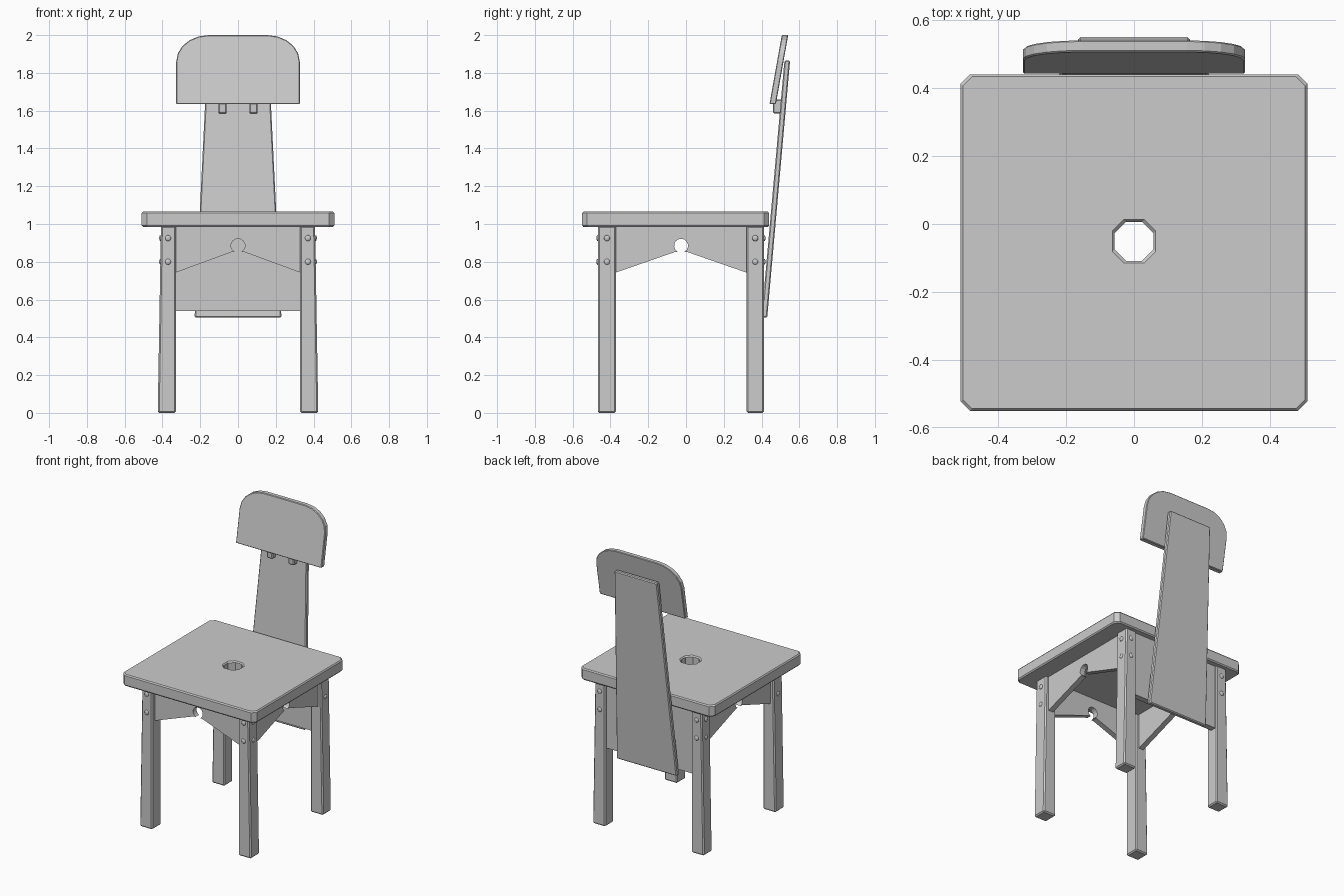
import bpy, bmesh
from math import sin, cos, pi, radians
from mathutils import Matrix

cube = bpy.data.objects.get("Cube")
if cube:
    bpy.data.objects.remove(cube, do_unlink=True)

grey = bpy.data.materials.new("plain grey")
grey.use_nodes = True
GREY = (0.6, 0.6, 0.6, 1)
grey.diffuse_color = GREY
grey.node_tree.nodes["Principled BSDF"].inputs["Base Color"].default_value = GREY


def finish(name, bm, bevel=0):
    bmesh.ops.recalc_face_normals(bm, faces=bm.faces)
    mesh = bpy.data.meshes.new(name)
    bm.to_mesh(mesh)
    bm.free()
    mesh.materials.append(grey)
    ob = bpy.data.objects.new(name, mesh)
    bpy.context.collection.objects.link(ob)
    if bevel:
        mod = ob.modifiers.new("edge", "BEVEL")
        mod.width, mod.segments = bevel, 1
        mod.limit_method, mod.angle_limit = "ANGLE", radians(60)
    return ob


def board(name, profile, front, back, lean=0, bevel=0, sideways=False):
    """Upright board from an (across, height) outline; lean shifts it back with height."""
    bm = bmesh.new()
    low = min(z for _, z in profile)
    sides = []
    for depth in (front, back):
        pts = [(x, depth + lean * (z - low), z) for x, z in profile]
        if sideways:
            pts = [(y, x, z) for x, y, z in pts]
        sides.append([bm.verts.new(p) for p in pts])
    a, b = sides
    bm.faces.new(a)
    bm.faces.new(b)
    n = len(a)
    for i in range(n):
        j = (i + 1) % n
        bm.faces.new((a[i], a[j], b[j], b[i]))
    return finish(name, bm, bevel)


def mirrored(half):
    return half + [(-x, z) for x, z in reversed(half)]


# Seat: square ring with clipped corners around an octagonal hole
SEAT_Y = -0.055
bm = bmesh.new()
rings = []
for z in (0.985, 1.065):
    outer, inner = [], []
    for k in range(8):
        c, s = cos(pi / 8 + k * pi / 4), sin(pi / 8 + k * pi / 4)
        ox = 0.51 if abs(c) > abs(s) else 0.483
        oy = 0.495 if abs(s) > abs(c) else 0.468
        outer.append(bm.verts.new((ox if c > 0 else -ox, SEAT_Y + (oy if s > 0 else -oy), z)))
        inner.append(bm.verts.new((0.062 * c, 0.062 * s - 0.051, z)))
    rings += [outer, inner]
bo, bi, to, ti = rings
for p, q in ((bo, bi), (to, ti), (bo, to), (bi, ti)):
    for i in range(8):
        j = (i + 1) % 8
        bm.faces.new((p[i], p[j], q[j], q[i]))
finish("seat", bm, 0.008)

# Legs, with the outer faces splaying slightly, and their round-headed bolts
for side, sx in (("left", 1), ("right", -1)):
    for end, y0, y1, face in (("front", -0.467, -0.37, -1), ("back", 0.32, 0.413, 1)):
        profile = [(sx * 0.328, 0), (sx * 0.425, 0), (sx * 0.408, 0.99), (sx * 0.328, 0.99)]
        board(f"{end}_{side}_leg", profile, y0, y1, bevel=0.008)
        mid = (y0 + y1) / 2
        bm = bmesh.new()
        for z in (0.925, 0.8):
            spots = [((sx * 0.41, mid, z), (0.5, 1, 1)),
                     ((sx * 0.37, y0 if face < 0 else y1, z), (1, 0.5, 1))]
            for pos, squash in spots:
                m = Matrix.Translation(pos) @ Matrix.Diagonal((*squash, 1))
                bmesh.ops.create_uvsphere(bm, u_segments=10, v_segments=6, radius=0.016, matrix=m)
        bolts = finish(f"{end}_{side}_bolts", bm)
        bolts.data.polygons.foreach_set("use_smooth", [True] * len(bolts.data.polygons))


# Aprons: peaked lower edge with a keyhole
def apron_profile(half, centre):
    arc = [radians(-62 + 152 * i / 6) for i in range(7)]
    key = [(0.037 * cos(a), 0.885 + 0.037 * sin(a)) for a in arc]
    right = [(half, 0.99), (half, 0.742), (0.032, 0.852)] + key
    outline = right + [(-x, z) for x, z in reversed(right[:-1])]
    return [(x + centre, z) for x, z in outline]


board("front_apron", apron_profile(0.332, 0), -0.437, -0.4)
for side, sx in (("left", 1), ("right", -1)):
    board(f"{side}_apron", apron_profile(0.348, -0.026), sx * 0.35, sx * 0.387, sideways=True)
board("back_panel", mirrored([(0.332, 0.54), (0.332, 0.99)]), 0.36, 0.4)

# Tapered back support
board("back_support", mirrored([(0.23, 0.505), (0.163, 1.865)]), 0.4, 0.43, lean=0.089, bevel=0.006)

# Headrest with rounded upper corners
corner = [(0.155 + 0.172 * cos(a), 1.86 + 0.14 * sin(a)) for a in (i * pi / 10 for i in range(6))]
board("headrest", mirrored([(0.327, 1.635)] + corner), 0.442, 0.476, lean=0.178, bevel=0.004)

# Spacer pegs between headrest and back support
for side, sx in (("left", 1), ("right", -1)):
    lo, hi = sx * 0.082 - 0.022, sx * 0.082 + 0.022
    board(f"{side}_peg", [(lo, 1.585), (hi, 1.585), (hi, 1.66), (lo, 1.66)], 0.46, 0.51, bevel=0.006)
